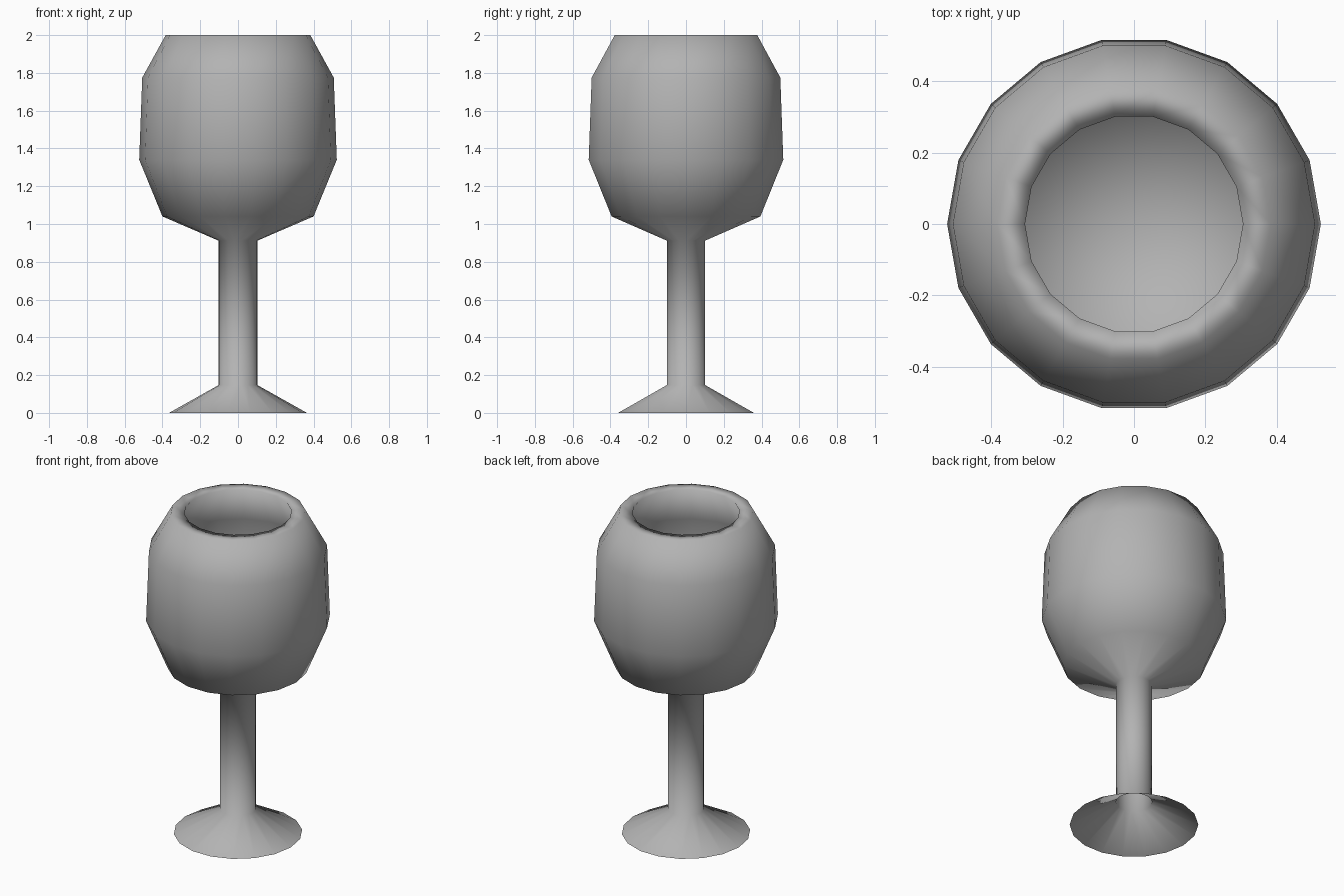
import bpy, bmesh, math

if "Cube" in bpy.data.objects:
    bpy.data.objects.remove(bpy.data.objects["Cube"])

SIDES = 18


def lathe(name, profile):
    """Revolve (radius, z) points around z; radius 0 becomes a single pole."""
    bm = bmesh.new()
    rings = []
    for r, z in profile:
        if r == 0:
            rings.append([bm.verts.new((0, 0, z))] * SIDES)
        else:
            rings.append([bm.verts.new((r * math.cos(math.tau * k / SIDES),
                                        r * math.sin(math.tau * k / SIDES), z))
                          for k in range(SIDES)])
    for a, b in zip(rings, rings[1:]):
        for k in range(SIDES):
            n = (k + 1) % SIDES
            corners = [a[k], a[n], b[n], b[k]]
            bm.faces.new(list(dict.fromkeys(corners)))
    for f in bm.faces:
        f.smooth = True
    mesh = bpy.data.meshes.new(name)
    bm.to_mesh(mesh)
    bm.free()
    obj = bpy.data.objects.new(name, mesh)
    bpy.context.collection.objects.link(obj)
    return obj


# Hollow foot, stem, outer bowl, thick rim, then the inner bowl down to its floor
foot_and_stem = [(0.365, 0.0), (0.103, 0.147), (0.103, 0.912)]
outer_bowl = [(0.40, 1.04), (0.523, 1.34), (0.507, 1.775), (0.383, 2.0)]
inner_bowl = [(0.305, 2.0), (0.425, 1.76), (0.44, 1.36), (0.33, 1.11), (0.0, 1.0)]
goblet = lathe("goblet", foot_and_stem + outer_bowl + inner_bowl)

# Mid-grey finish
grey = bpy.data.materials.new("mid_grey")
grey.diffuse_color = (0.45, 0.45, 0.45, 1)
grey.use_nodes = True
grey.node_tree.nodes["Principled BSDF"].inputs["Base Color"].default_value = grey.diffuse_color
goblet.data.materials.append(grey)
